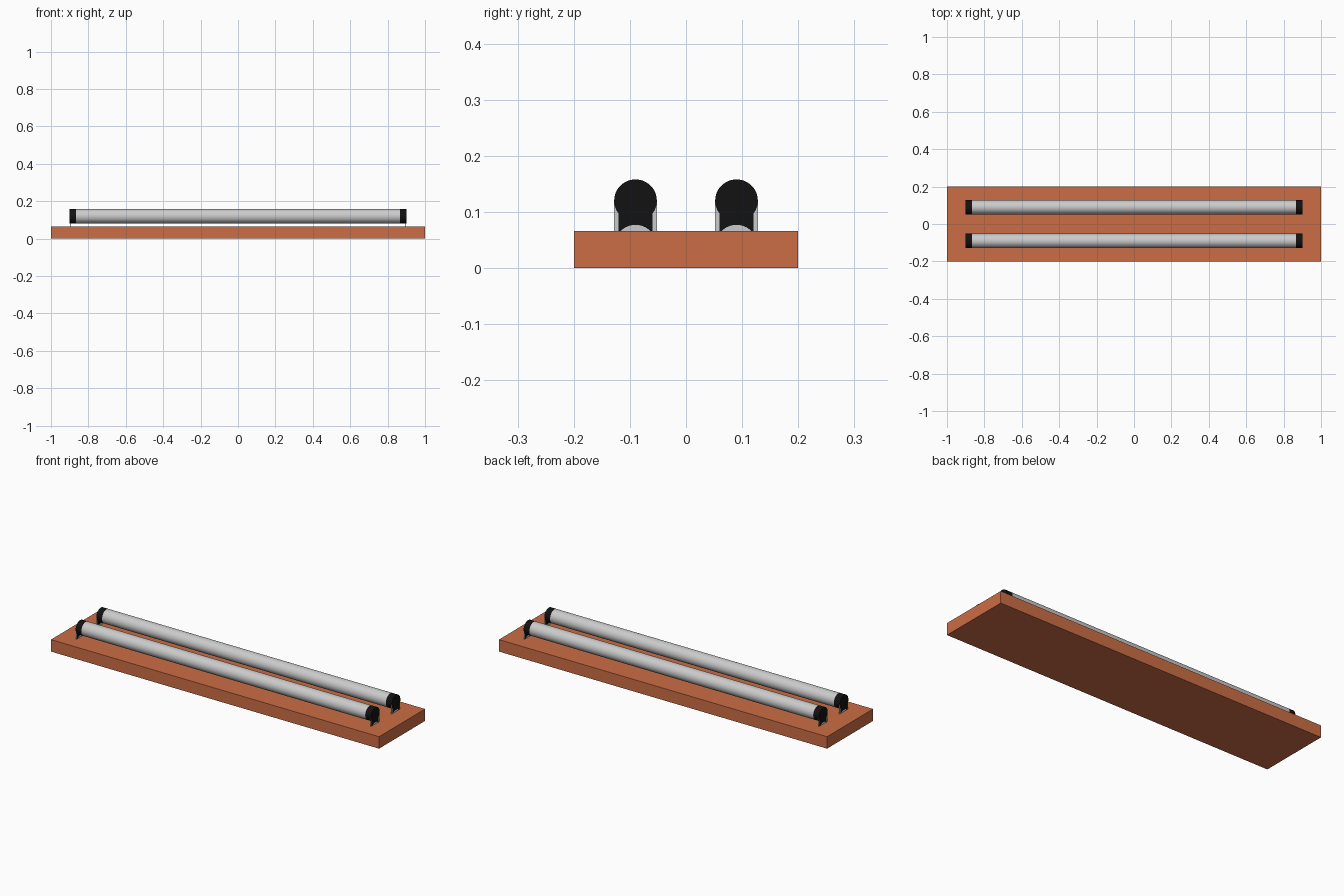
import bpy, bmesh, math

if "Cube" in bpy.data.objects:
    bpy.data.objects.remove(bpy.data.objects["Cube"])

TUBE_Y, TUBE_Z, TUBE_R = 0.09, 0.12, 0.038
TUBE_END, CAP_LEN, BASE_TOP = 0.9, 0.035, 0.066


def material(name, color):
    mat = bpy.data.materials.new(name)
    mat.diffuse_color = color
    mat.use_nodes = True
    mat.node_tree.nodes["Principled BSDF"].inputs["Base Color"].default_value = mat.diffuse_color
    return mat


orange = material("orange_housing", (0.6, 0.155, 0.06, 1))
black = material("black_plastic", (0.006, 0.006, 0.006, 1))


def rod(name, x0, x1, y, mat=None):
    bpy.ops.mesh.primitive_cylinder_add(
        vertices=48, radius=TUBE_R, depth=abs(x1 - x0),
        location=((x0 + x1) / 2, y, TUBE_Z), rotation=(0, math.pi / 2, 0))
    obj = bpy.context.object
    obj.name = name
    bpy.ops.object.shade_smooth_by_angle(angle=math.radians(35))
    if mat:
        obj.data.materials.append(mat)


def plate(name, profile, x, y, thickness, mat=None):
    # Extrude a y/z outline along x
    bm = bmesh.new()
    face = bm.faces.new([bm.verts.new((x - thickness / 2, y + py, pz)) for py, pz in profile])
    new = bmesh.ops.extrude_face_region(bm, geom=[face])["geom"]
    bmesh.ops.translate(bm, vec=(thickness, 0, 0),
                        verts=[v for v in new if isinstance(v, bmesh.types.BMVert)])
    bmesh.ops.recalc_face_normals(bm, faces=bm.faces)
    mesh = bpy.data.meshes.new(name)
    bm.to_mesh(mesh)
    bm.free()
    obj = bpy.data.objects.new(name, mesh)
    bpy.context.collection.objects.link(obj)
    if mat:
        mesh.materials.append(mat)


# Housing slab
bpy.ops.mesh.primitive_cube_add(size=1, location=(0, 0, BASE_TOP / 2))
base = bpy.context.object
base.name = "housing"
base.scale = (2, 0.4, BASE_TOP)
base.data.materials.append(orange)

# Socket outlines: grey backing and black neck arched over the housing
backing = [(-TUBE_R, BASE_TOP), (TUBE_R, BASE_TOP), (TUBE_R, TUBE_Z), (-TUBE_R, TUBE_Z)]
arch_z = 0.039
a0 = math.asin((BASE_TOP - arch_z) / TUBE_R)
arch = [a0 + (math.pi - 2 * a0) * i / 12 for i in range(13)]
neck = [(-0.03, TUBE_Z), (-0.03, BASE_TOP)]
neck += [(TUBE_R * math.cos(a), arch_z + TUBE_R * math.sin(a)) for a in reversed(arch)]
neck += [(0.03, BASE_TOP), (0.03, TUBE_Z)]

# Two tubes, each with end caps and thin sockets
for side, y in (("front", -TUBE_Y), ("back", TUBE_Y)):
    inner = TUBE_END - CAP_LEN
    rod(side + "_tube", -inner, inner, y)
    for end, s in (("left", -1), ("right", 1)):
        tag = f"{side}_{end}"
        rod(tag + "_cap", s * inner, s * TUBE_END, y, black)
        plate(tag + "_socket_backing", backing, s * (TUBE_END - 0.002), y, 0.001)
        plate(tag + "_socket_neck", neck, s * (TUBE_END - 0.002), y, 0.003, black)
